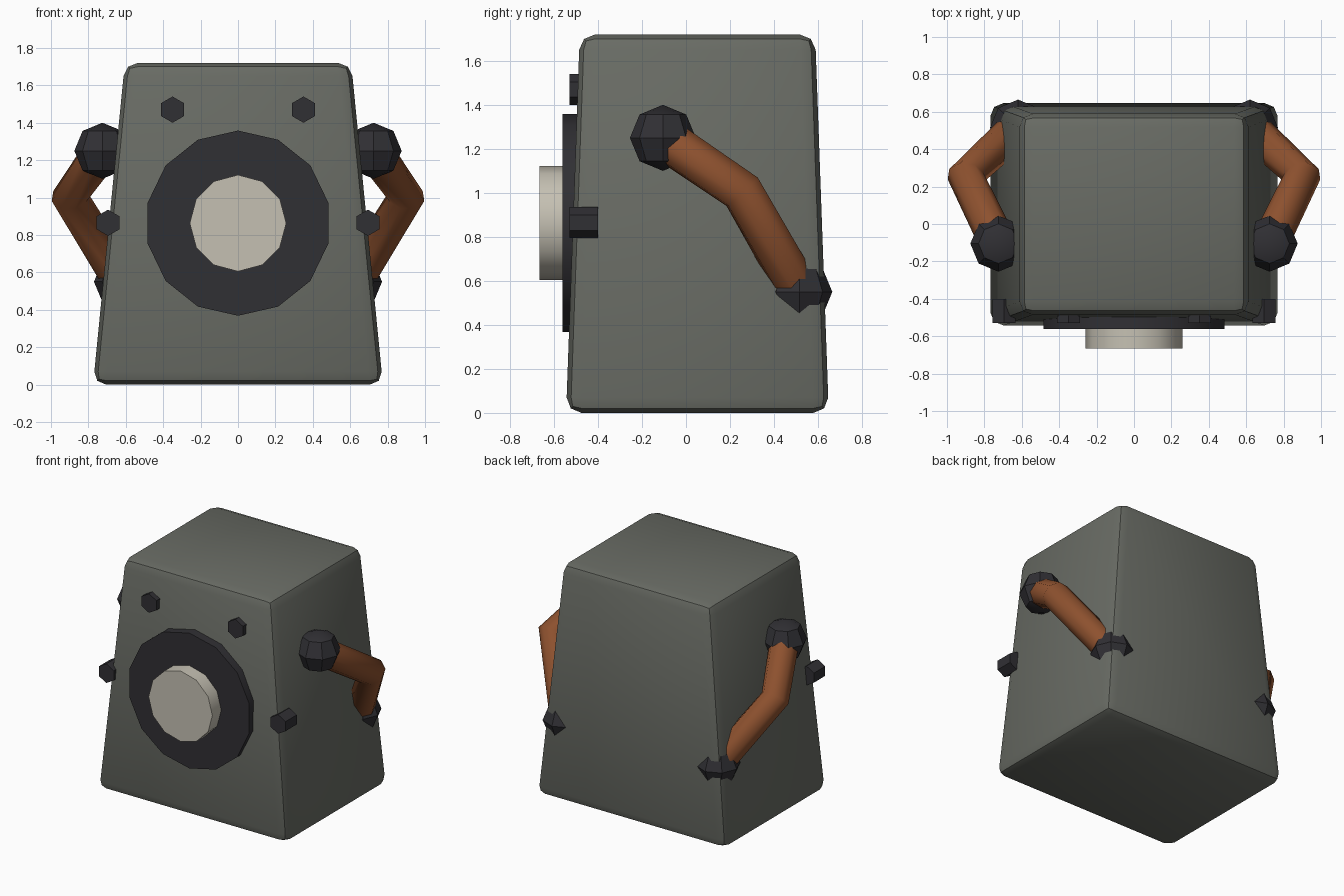
import bpy, bmesh, math

if "Cube" in bpy.data.objects:
    bpy.data.objects.remove(bpy.data.objects["Cube"])


def material(name, rgb):
    m = bpy.data.materials.new(name)
    m.diffuse_color = (*rgb, 1)
    m.use_nodes = True
    m.node_tree.nodes["Principled BSDF"].inputs["Base Color"].default_value = m.diffuse_color
    return m


GREY = material("grey_green", (0.14, 0.148, 0.128))
DARK = material("charcoal", (0.03, 0.029, 0.034))
RUST = material("rust", (0.27, 0.083, 0.028))
CREAM = material("cream", (0.56, 0.53, 0.45))


def finish(name, mat):
    obj = bpy.context.object
    obj.name = name
    obj.data.materials.append(mat)
    bpy.ops.object.shade_smooth_by_angle(angle=math.radians(30))
    return obj


def disc(name, x, z, radius, sides, y_front, y_back, mat):
    """Prism facing -y with one corner pointing up."""
    bpy.ops.mesh.primitive_cylinder_add(
        vertices=sides, radius=radius, depth=y_back - y_front,
        location=(x, (y_front + y_back) / 2, z), rotation=(math.pi / 2, 0, 0))
    return finish(name, mat)


def ball(name, loc):
    bpy.ops.mesh.primitive_uv_sphere_add(segments=8, ring_count=4, radius=0.15, location=loc)
    return finish(name, DARK)


# Tapered body with rounded edges
bpy.ops.mesh.primitive_cube_add(size=2)
body = bpy.context.object
for v in body.data.vertices:
    top = v.co.z > 0
    hx, hy = (0.605, 0.535) if top else (0.775, 0.597)
    v.co = (v.co.x * hx, 0.052 + v.co.y * hy, 1.72 if top else 0.0)
bevel = body.modifiers.new("rounding", 'BEVEL')
bevel.width = 0.07
bevel.segments = 2
bpy.ops.object.modifier_apply(modifier=bevel.name)
finish("body", GREY)

# Round front plate and its raised centre
disc("front_plate", 0, 0.863, 0.495, 14, -0.562, -0.44, DARK)
disc("front_knob", 0, 0.863, 0.258, 12, -0.665, -0.52, CREAM)

for side, label in ((-1, "left"), (1, "right")):
    # Hexagonal bolts
    disc(label + "_upper_bolt", side * 0.35, 1.47, 0.07, 6, -0.53, -0.40, DARK)
    disc(label + "_side_bolt", side * 0.695, 0.865, 0.07, 6, -0.53, -0.40, DARK)

    # Ball joints at both ends of the side pipe
    start = (side * 0.725, -0.105, 1.25)
    end = (side * 0.62, 0.515, 0.55)
    ball(label + "_upper_joint", start)
    ball(label + "_lower_joint", end)

    # Bent side pipe
    curve = bpy.data.curves.new(label + "_pipe", 'CURVE')
    curve.dimensions = '3D'
    curve.bevel_depth = 0.1
    curve.bevel_resolution = 2
    curve.use_fill_caps = True
    spline = curve.splines.new('POLY')
    spline.points.add(2)
    for p, co in zip(spline.points, (start, (side * 0.9, 0.255, 1.005), end)):
        p.co = (*co, 1)
    curve.materials.append(RUST)
    pipe = bpy.data.objects.new(label + "_pipe", curve)
    bpy.context.collection.objects.link(pipe)
